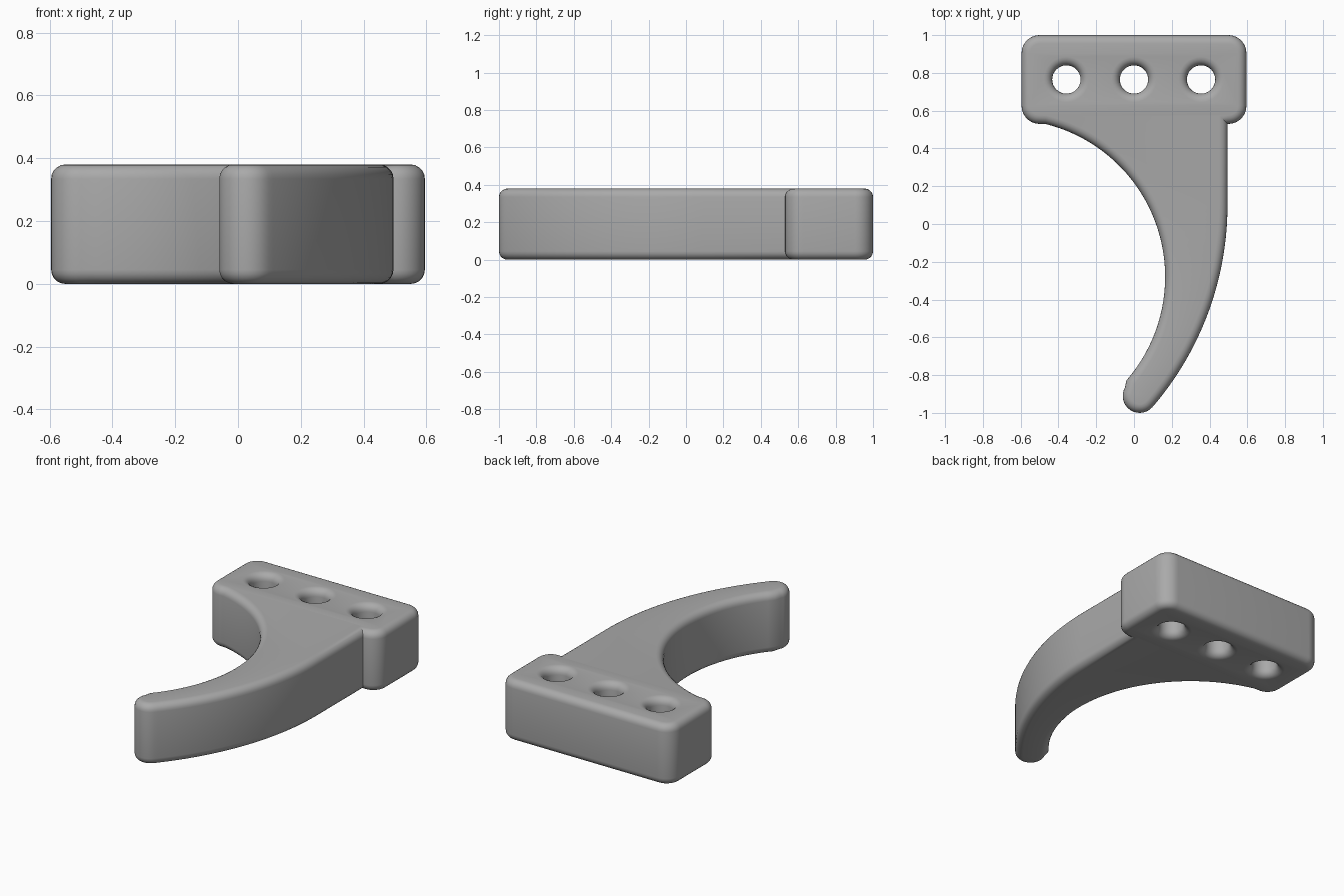
import bpy, bmesh
from math import radians, cos, sin

cube = bpy.data.objects.get("Cube")
if cube:
    bpy.data.objects.remove(cube, do_unlink=True)

HEIGHT = 0.38
FILLET = 0.045


def arc(cx, cy, r, start, end, steps):
    """Points on an arc, angles in degrees."""
    angles = [radians(start + (end - start) * i / steps) for i in range(steps + 1)]
    return [(cx + r * cos(a), cy + r * sin(a)) for a in angles]


def add_outline(curve, points):
    spline = curve.splines.new("POLY")
    spline.points.add(len(points) - 1)
    for p, (x, y) in zip(spline.points, points):
        p.co = (x, y, 0, 1)
    spline.use_cyclic_u = True


# Outline, counter-clockwise: mounting block corners, inner sweep, tip, outer sweep
R = 0.095
cx, top, low = 0.595 - R, 1 - R, 0.53 + R
outline = arc(cx, low, R, -90, 0, 8)
outline += arc(cx, top, R, 0, 90, 8)
outline += arc(-cx, top, R, 90, 180, 8)
outline += arc(-cx, low, R, 180, 270, 8)
outline += arc(-0.669, -0.28, 0.834, 76.2, -41, 40)
outline += arc(0.03, -0.91, 0.09, 150, 319.3, 14)
outline += arc(-1.143, 0.1, 1.638, -40, 0, 28)
outline.append((0.495, 0.53))

# Filled profile with rounded edges and three screw holes
curve = bpy.data.curves.new("hook_profile", "CURVE")
curve.dimensions = "2D"
curve.fill_mode = "BOTH"
curve.extrude = HEIGHT / 2 - FILLET
curve.bevel_depth = FILLET
curve.bevel_resolution = 4
curve.offset = -FILLET
add_outline(curve, outline)
for x in (-0.358, 0, 0.355):
    add_outline(curve, arc(x, 0.765, 0.075, 0, 348.75, 31))

hook = bpy.data.objects.new("hook_bracket", curve)
bpy.context.collection.objects.link(hook)
hook.location.z = HEIGHT / 2
bpy.ops.object.select_all(action="DESELECT")
hook.select_set(True)
bpy.context.view_layer.objects.active = hook
bpy.ops.object.convert(target="MESH")
hook = bpy.context.object

# Weld the caps to the rounded sides
bm = bmesh.new()
bm.from_mesh(hook.data)
bmesh.ops.remove_doubles(bm, verts=bm.verts, dist=0.0005)
bmesh.ops.recalc_face_normals(bm, faces=bm.faces)
bm.to_mesh(hook.data)
bm.free()
bpy.ops.object.shade_smooth_by_angle(angle=radians(35))

# Plain grey material
grey = bpy.data.materials.new("plain_grey")
grey.use_nodes = True
color = (0.4, 0.4, 0.4, 1)
grey.diffuse_color = color
grey.node_tree.nodes["Principled BSDF"].inputs["Base Color"].default_value = color
hook.data.materials.clear()
hook.data.materials.append(grey)
